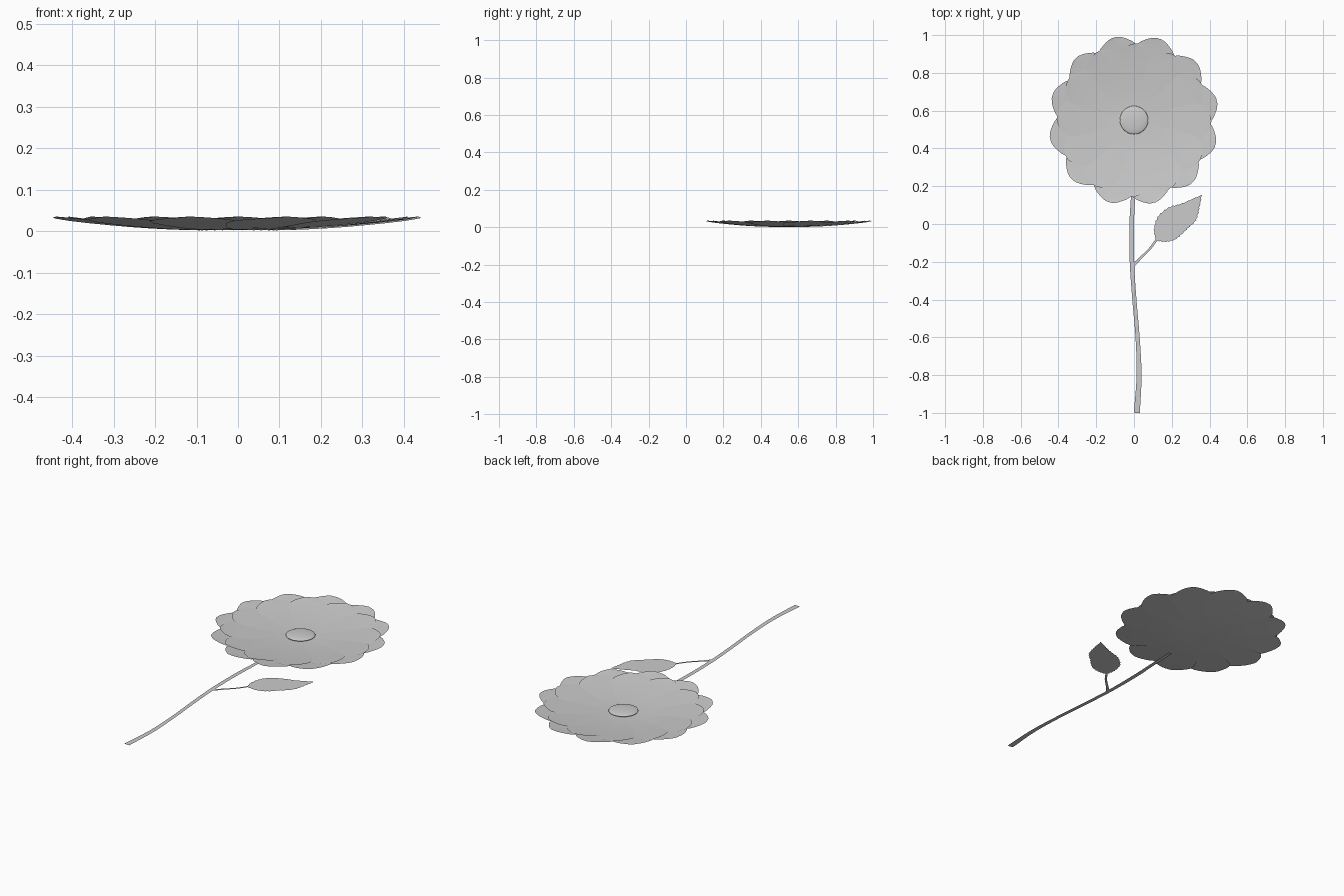
import bpy, math, random
from mathutils import Vector

if "Cube" in bpy.data.objects:
    bpy.data.objects.remove(bpy.data.objects["Cube"])

random.seed(4)
CY = 0.55  # flower centre on y


def make(name, verts, faces, smooth=False):
    me = bpy.data.meshes.new(name)
    me.from_pydata([tuple(v) for v in verts], [], faces)
    me.update()
    ob = bpy.data.objects.new(name, me)
    bpy.context.collection.objects.link(ob)
    if smooth:
        for p in me.polygons:
            p.use_smooth = True
    return ob


def lerp_table(table, x):
    for (x0, y0), (x1, y1) in zip(table, table[1:]):
        if x <= x1:
            return y0 + (y1 - y0) * (x - x0) / (x1 - x0)
    return table[-1][1]


def catmull(p, n):
    # smooth path through points of any dimension
    p = [Vector(q) for q in p]
    p = [2 * p[0] - p[1]] + p + [2 * p[-1] - p[-2]]
    out = []
    for i in range(1, len(p) - 2):
        a, b, c, d = p[i - 1:i + 3]
        for k in range(n):
            t = k / n
            out.append(0.5 * (2 * b + (c - a) * t + (2 * a - 5 * b + 4 * c - d) * t * t
                              + (3 * b - a - 3 * c + d) * t ** 3))
    return out + [p[-2]]


def ribbon(name, pts, z=0.0):
    # pts are (x, y, width); flat strip facing up
    path = catmull(pts, 4)
    verts, faces = [], []
    for i, q in enumerate(path):
        d = path[min(i + 1, len(path) - 1)] - path[max(i - 1, 0)]
        nrm = Vector((d.y, -d.x)).normalized() * q.z / 2
        verts += [(q.x - nrm.x, q.y - nrm.y, z), (q.x + nrm.x, q.y + nrm.y, z)]
    for i in range(len(path) - 1):
        a = 2 * i
        faces.append((a, a + 1, a + 3, a + 2))
    return make(name, verts, faces)


# Petal half-width against relative length
WIDTH = [(0.06, .012), (.33, .05), (.55, .085), (.76, .108), (.86, .104),
         (.91, .085), (.95, .062), (.98, .042), (1.0, .015)]
STATIONS = [.06, .2, .33, .45, .55, .66, .76, .82, .87, .91, .94, .965, .985, 1.0]


def petal_ring(name, count, phase, length, z0, z1):
    verts, faces = [], []
    cols = 6
    for k in range(count):
        ang = math.radians(phase + 360 * k / count)
        ln = length * random.uniform(.985, 1.0)
        base = len(verts)
        for t in STATIONS:
            w = lerp_table(WIDTH, t) * length / .45
            z = z0 + (z1 - z0) * max(0, (t - .2) / .8) ** 1.5
            for j in range(cols + 1):
                s = 2 * j / cols - 1
                x, y = t * ln, s * w
                zz = z + .0015 * s * min(1, t * 2)  # shingle tilt
                verts.append((x * math.cos(ang) - y * math.sin(ang),
                              CY + x * math.sin(ang) + y * math.cos(ang), zz))
        for i in range(len(STATIONS) - 1):
            for j in range(cols):
                a = base + i * (cols + 1) + j
                faces.append((a, a + cols + 1, a + cols + 2, a + 1))
    return make(name, verts, faces, True)


# Flower head: two staggered rings
petal_ring("outer_petals", 12, 13, .455, .003, .034)
petal_ring("inner_petals", 12, 28, .41, .007, .034)

# Domed flower centre
bpy.ops.mesh.primitive_uv_sphere_add(segments=32, ring_count=16, radius=1,
                                     location=(0, CY, .014))
centre = bpy.context.object
centre.name = "flower_centre"
centre.scale = (.075, .075, .011)
bpy.ops.object.shade_smooth_by_angle()

# Flat stem and leaf stalk
ribbon("stem", [(.015, -1, .032), (.027, -.8, .026), (.019, -.6, .022), (.002, -.4, .022),
                (-.011, -.2, .023), (-.012, 0, .024), (-.006, .13, .022), (0, .3, .02)])
ribbon("leaf_stalk", [(-.005, -.22, .018), (.04, -.175, .013), (.085, -.13, .012),
                      (.125, -.075, .012)])

# Leaf with a finely toothed edge
tip = (.36, .155)
left = catmull([(.115, -.09), (.104, -.03), (.125, .04), (.185, .09), (.26, .113), tip], 3)
right = catmull([(.115, -.09), (.17, -.096), (.225, -.08), (.28, -.03), (.33, .02),
                 (.348, .085), tip], 3)
mid = Vector((.22, .02))


def toothed(side):
    out = []
    for a, b in zip(side, side[1:]):
        out += [a, a + (mid - a).normalized() * .005 + (b - a) * .15]
    return out + [side[-1]]


outline = toothed(right) + toothed(left)[-2:0:-1]
make("leaf", [(p.x, p.y, 0) for p in outline], [tuple(range(len(outline)))])
